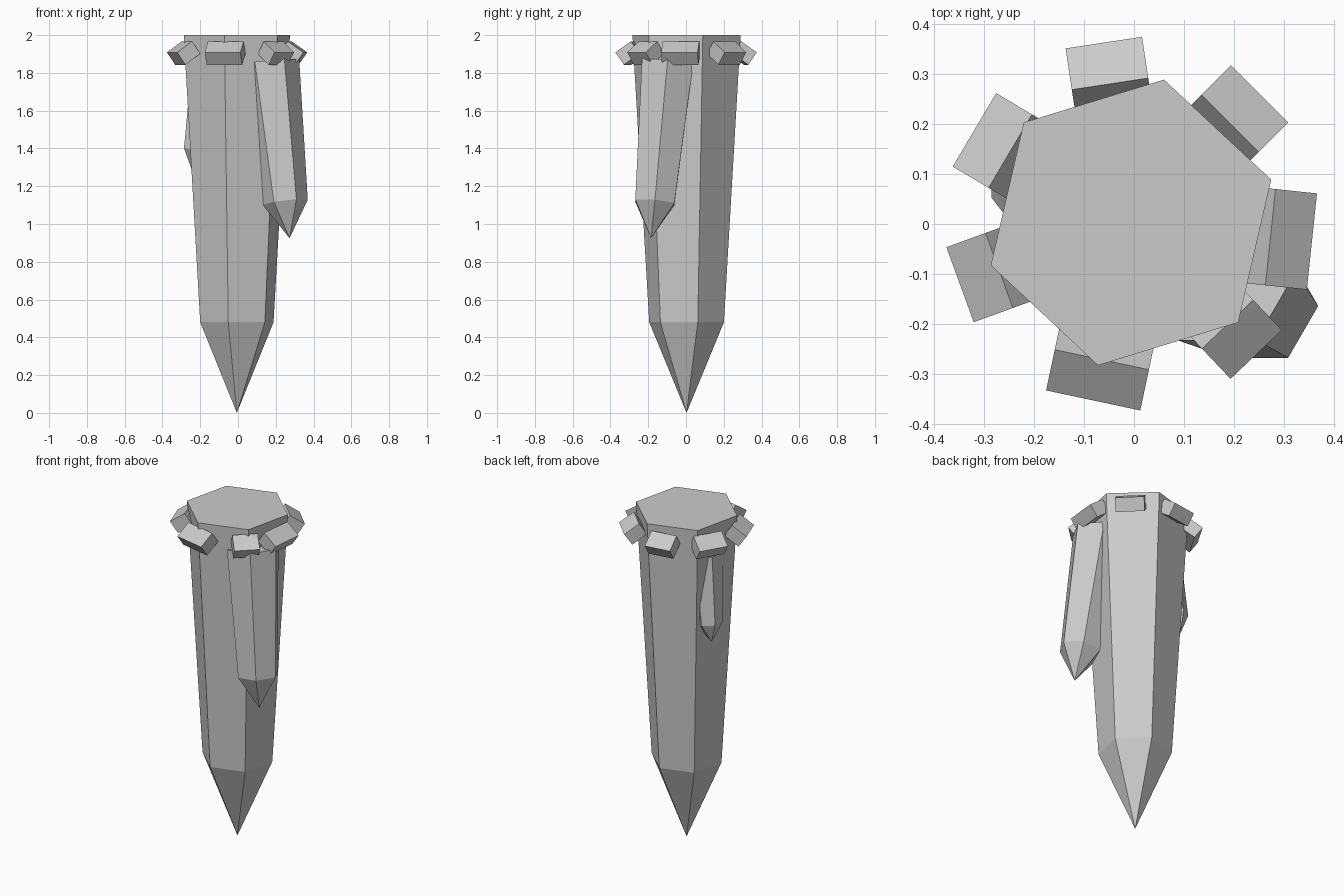
import bpy, bmesh
from math import cos, sin, radians, tau
from mathutils import Vector, Matrix

cube = bpy.data.objects.get("Cube")
if cube:
    bpy.data.objects.remove(cube, do_unlink=True)

stone = bpy.data.materials.new("grey_stone")
stone.use_nodes = True
stone.diffuse_color = (0.6, 0.6, 0.6, 1)
stone.node_tree.nodes["Principled BSDF"].inputs["Base Color"].default_value = (0.6, 0.6, 0.6, 1)


def add_object(name, bm):
    bmesh.ops.recalc_face_normals(bm, faces=bm.faces)
    mesh = bpy.data.meshes.new(name)
    bm.to_mesh(mesh)
    bm.free()
    mesh.materials.append(stone)
    obj = bpy.data.objects.new(name, mesh)
    bpy.context.collection.objects.link(obj)
    return obj


def spike(name, top, top_radius, shoulder, shoulder_radius, tip, turn):
    """Six-sided tapered shaft from a flat top to a pointed tip."""
    top, shoulder, tip = Vector(top), Vector(shoulder), Vector(tip)
    tilt = Vector((0, 0, 1)).rotation_difference(top - shoulder)
    bm = bmesh.new()

    def ring(centre, radius):
        angles = [radians(turn) + tau * i / 6 for i in range(6)]
        return [bm.verts.new(centre + tilt @ Vector((radius * cos(a), radius * sin(a), 0)))
                for a in angles]

    upper, lower = ring(top, top_radius), ring(shoulder, shoulder_radius)
    point = bm.verts.new(tip)
    bm.faces.new(upper)
    for i in range(6):
        j = (i + 1) % 6
        bm.faces.new((upper[i], upper[j], lower[j], lower[i]))
        bm.faces.new((lower[i], lower[j], point))
    return add_object(name, bm)


# Shafts
spike("main_shaft", (-.006, .003, 2), .294, (-.006, .003, .48), .203, (-.006, .003, 0), 17)
spike("large_side_spike", (.168, -.098, 1.855), .157, (.25, -.165, 1.115), .12,
      (.273, -.185, .925), 0)
spike("small_side_spike", (-.165, .055, 1.79), .098, (-.222, .09, 1.395), .074,
      (-.246, .105, 1.29), 30)

# Ring of outward-tilted blocks around the head: (direction, width)
blocks = [(-6, .194), (45, .162), (98.6, .155), (149.4, .171),
          (200, .16), (258, .193), (313.5, .142)]
for n, (angle, width) in enumerate(blocks, 1):
    bm = bmesh.new()
    place = (Matrix.Translation((-.006, .003, 1.905))
             @ Matrix.Rotation(radians(angle), 4, 'Z')
             @ Matrix.Translation((.3, 0, 0))
             @ Matrix.Rotation(radians(35), 4, 'Y')
             @ Matrix.Diagonal((.102, width, .08, 1)))
    bmesh.ops.create_cube(bm, size=1, matrix=place)
    add_object(f"collar_block_{n}", bm)
